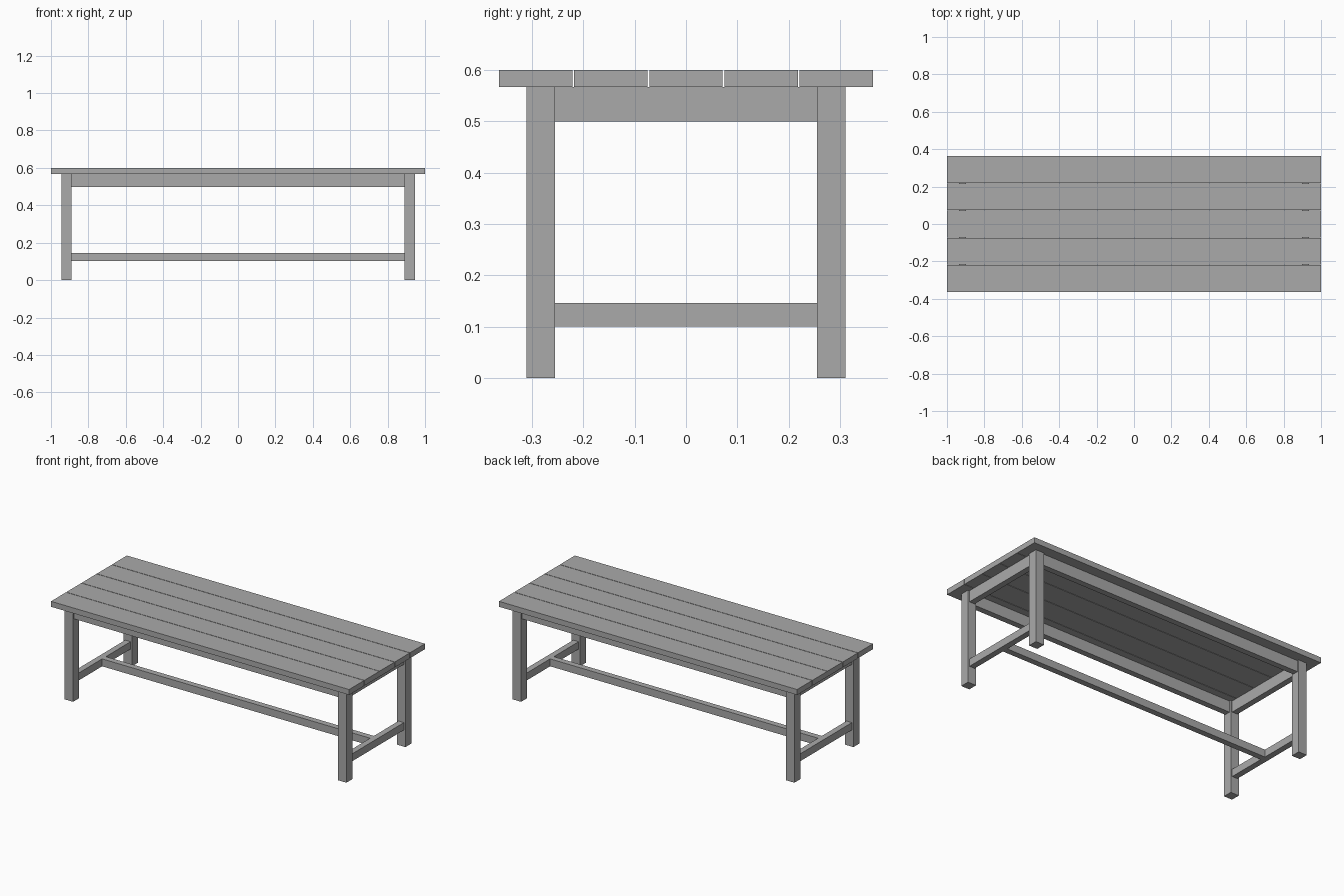
import bpy

cube = bpy.data.objects.get("Cube")
if cube:
    bpy.data.objects.remove(cube, do_unlink=True)

GREY = (0.4, 0.4, 0.4, 1.0)
wood = bpy.data.materials.new("plain grey wood")
wood.use_nodes = True
wood.diffuse_color = GREY
wood.node_tree.nodes["Principled BSDF"].inputs["Base Color"].default_value = GREY


def box(name, x, y, z):
    """Add a box spanning the given (low, high) ranges."""
    spans = (x, y, z)
    bpy.ops.mesh.primitive_cube_add(size=1, location=[(a + b) / 2 for a, b in spans])
    obj = bpy.context.object
    obj.name = name
    obj.scale = [b - a for a, b in spans]
    bpy.ops.object.transform_apply(location=False, rotation=False, scale=True)
    obj.data.materials.append(wood)
    return obj


def around(centre, width):
    return (centre - width / 2, centre + width / 2)


TOP, UNDER = 0.6, 0.567          # plank faces
LEG_X, LEG_Y, LEG = 0.917, 0.2825, 0.056
RAIL = 0.036                     # rail thickness
APRON_Z = (0.499, UNDER)
STRETCHER_Z = (0.101, 0.146)
INNER_X, INNER_Y = LEG_X - LEG / 2, LEG_Y - LEG / 2

# Table top planks with narrow gaps
for i in range(5):
    box(f"top_plank_{i + 1}", (-1, 1), around((i - 2) * 0.146, 0.143), (UNDER, TOP))

# Legs
for sx, side in ((1, "left"), (-1, "right")):
    for sy, end in ((-1, "front"), (1, "back")):
        box(f"{end}_{side}_leg", around(sx * LEG_X, LEG), around(sy * LEG_Y, LEG), (0, UNDER))

# End aprons and low end rails
for sx, side in ((1, "left"), (-1, "right")):
    for part, z in (("apron", APRON_Z), ("low_rail", STRETCHER_Z)):
        box(f"{side}_{part}", around(sx * LEG_X, RAIL), (-INNER_Y, INNER_Y), z)

# Long aprons
for sy, end in ((-1, "front"), (1, "back")):
    box(f"{end}_apron", (-INNER_X, INNER_X), around(sy * LEG_Y, RAIL), APRON_Z)

# Central stretcher between the low end rails
reach = LEG_X - RAIL / 2
box("centre_stretcher", (-reach, reach), around(0, RAIL), STRETCHER_Z)
